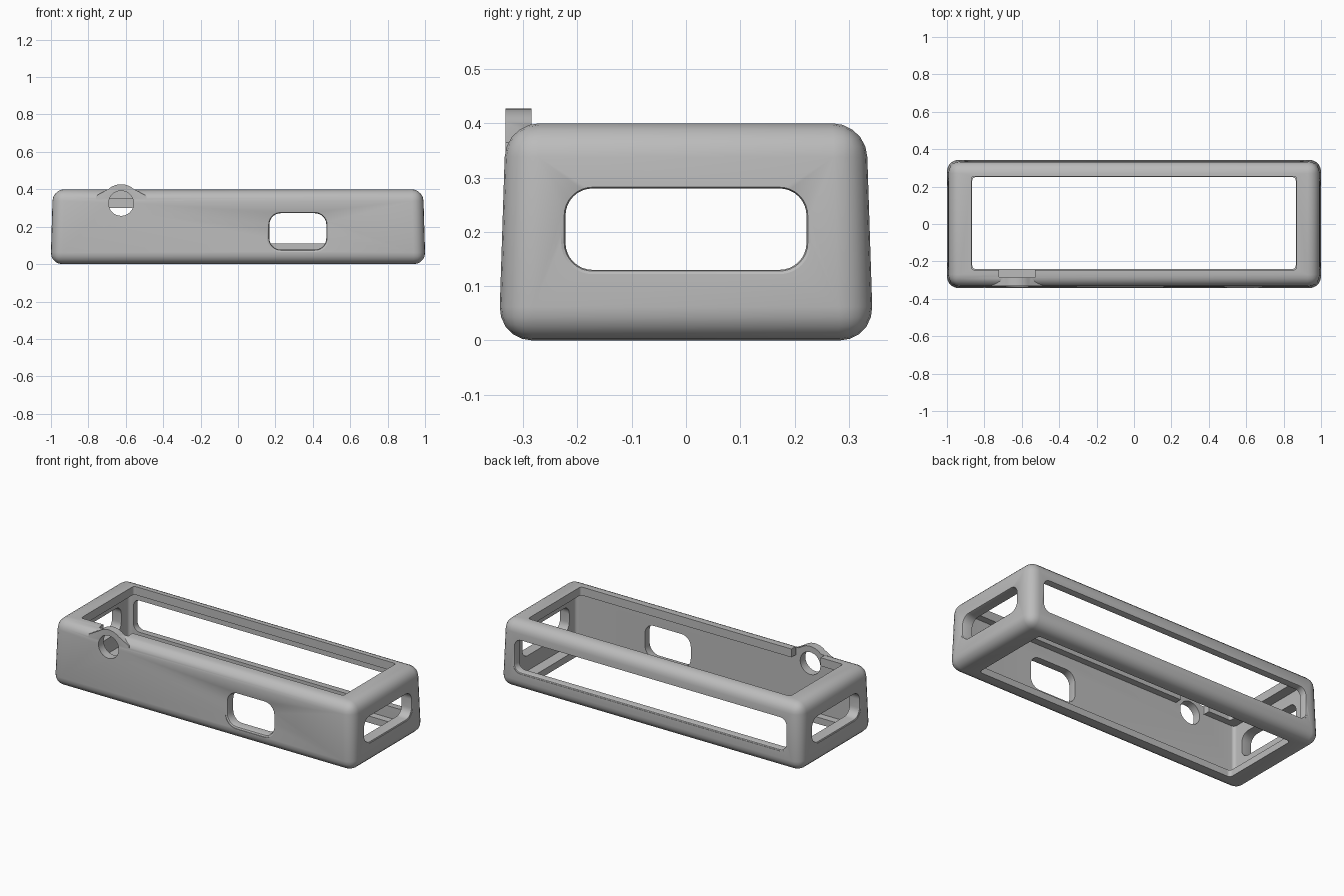
import bpy
import bmesh
from math import sin, cos, pi, radians

if "Cube" in bpy.data.objects:
    bpy.data.objects.remove(bpy.data.objects["Cube"], do_unlink=True)

grey = bpy.data.materials.new("plain grey")
grey.use_nodes = True
grey.diffuse_color = (0.5, 0.5, 0.5, 1)
grey.node_tree.nodes["Principled BSDF"].inputs["Base Color"].default_value = (0.5, 0.5, 0.5, 1)


def rounded_rect(ca, cb, ha, hb, r, steps=8):
    """Outline of a rounded rectangle around (ca, cb)."""
    pts = []
    for q, (sa, sb) in enumerate(((1, 1), (-1, 1), (-1, -1), (1, -1))):
        for i in range(steps + 1):
            t = (q + i / (steps + 1e-3)) * pi / 2
            pts.append((ca + sa * (ha - r) + r * cos(t), cb + sb * (hb - r) + r * sin(t)))
    return pts


def loft(name, axis, rings):
    """Solid through equal outlines; rings is a list of (depth, outline)."""
    place = {"x": lambda a, b, d: (d, a, b),
             "y": lambda a, b, d: (a, d, b),
             "z": lambda a, b, d: (a, b, d)}[axis]
    bm = bmesh.new()
    loops = [[bm.verts.new(place(a, b, d)) for a, b in pts] for d, pts in rings]
    n = len(loops[0])
    for low, high in zip(loops, loops[1:]):
        for i in range(n):
            j = (i + 1) % n
            bm.faces.new((low[i], low[j], high[j], high[i]))
    bm.faces.new(loops[0])
    bm.faces.new(loops[-1])
    bmesh.ops.recalc_face_normals(bm, faces=bm.faces)
    mesh = bpy.data.meshes.new(name)
    bm.to_mesh(mesh)
    bm.free()
    obj = bpy.data.objects.new(name, mesh)
    bpy.context.collection.objects.link(obj)
    mesh.materials.append(grey)
    return obj


def activate(obj):
    bpy.ops.object.select_all(action="DESELECT")
    obj.select_set(True)
    bpy.context.view_layer.objects.active = obj


def combine(target, tool, operation):
    """Apply a boolean and drop the tool."""
    activate(target)
    mod = target.modifiers.new(operation, "BOOLEAN")
    mod.operation = operation
    mod.solver = "EXACT"
    mod.object = tool
    bpy.ops.object.modifier_apply(modifier=mod.name)
    bpy.data.objects.remove(tool, do_unlink=True)


def prism(name, axis, lo, hi, *rect):
    return loft(name, axis, [(lo, rounded_rect(*rect)), (hi, rounded_rect(*rect))])


def window(name, axis, face, inner, ca, cb, ha, hb, r, ease):
    """Cutter whose mouth is eased where it meets the outer face."""
    side = 1 if face > 0 else -1
    rings = [(inner, 0), (face - side * ease, 0), (face - side * ease * 0.3, ease * 0.3),
             (face, ease), (face + side * 0.05, ease)]
    return loft(name, axis, [(d, rounded_rect(ca, cb, ha + g, hb + g, r + g)) for d, g in rings])


# Tapered outer shell with rounded edges
shell = loft("case_shell", "z", [
    (0, [(-1.002, -0.345), (1.002, -0.345), (1.002, 0.345), (-1.002, 0.345)]),
    (0.4, [(-0.99, -0.332), (0.99, -0.332), (0.99, 0.332), (-0.99, 0.332)])])
bevel = shell.modifiers.new("edges", "BEVEL")
bevel.width = 0.062
bevel.segments = 5
activate(shell)
bpy.ops.object.modifier_apply(modifier=bevel.name)

# Raised loop on the front wall
cx, cz, ring = -0.625, 0.325, 0.102
arc = [radians(50 + 80 * i / 12) for i in range(13)]
loop_outline = [(cx + 0.135, 0.3), (cx + 0.135, 0.365)]
loop_outline += [(cx + ring * cos(t), cz + ring * sin(t)) for t in arc]
loop_outline += [(cx - 0.135, 0.365), (cx - 0.135, 0.3)]
lug = loft("front_loop", "y", [(-0.332, loop_outline), (-0.285, loop_outline)])

# Inner cavity, top and bottom openings
combine(shell, prism("cavity", "z", 0.04, 0.35, 0, 0.005, 0.93, 0.29, 0.02), "DIFFERENCE")
combine(shell, prism("top_opening", "z", 0.3, 0.5, 0, 0.005, 0.87, 0.25, 0.015), "DIFFERENCE")
combine(shell, prism("bottom_opening", "z", -0.1, 0.1, 0, 0.005, 0.865, 0.246, 0.02), "DIFFERENCE")
combine(shell, prism("lip_notch", "z", 0.32, 0.5, cx, -0.235, 0.097, 0.05, 0.004), "DIFFERENCE")

# Loop joined on, then drilled
combine(shell, lug, "UNION")
combine(shell, prism("loop_hole", "y", -0.5, -0.2, cx, cz, 0.067, 0.067, 0.067), "DIFFERENCE")

# Windows in the front, the back and both ends
combine(shell, window("front_window", "y", -0.339, -0.2, 0.32, 0.175, 0.152, 0.097, 0.06, 0.013), "DIFFERENCE")
combine(shell, window("back_window", "y", 0.339, 0.2, 0, 0.205, 0.9, 0.095, 0.04, 0.008), "DIFFERENCE")
for side in (-1, 1):
    combine(shell, window("end_window", "x", side * 0.996, side * 0.8,
                          0, 0.205, 0.222, 0.075, 0.05, 0.008), "DIFFERENCE")

activate(shell)
bpy.ops.object.shade_smooth_by_angle(angle=radians(32))
